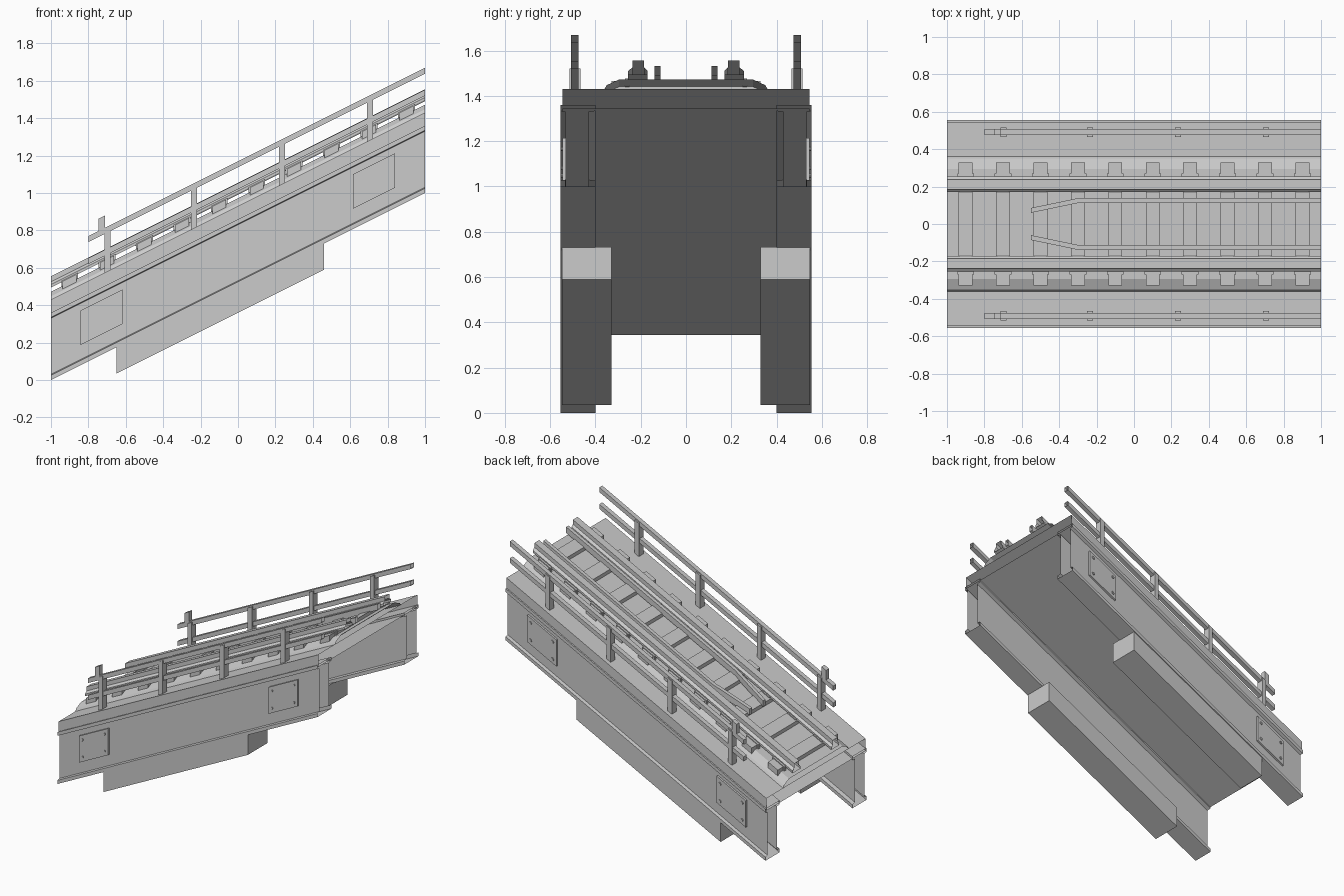
import bpy, bmesh, math
from mathutils import Matrix, Vector

cube = bpy.data.objects.get("Cube")
if cube:
    bpy.data.objects.remove(cube, do_unlink=True)

grey = bpy.data.materials.new("concrete_grey")
grey.use_nodes = True
COLOUR = (0.6, 0.6, 0.6, 1)
grey.diffuse_color = COLOUR
grey.node_tree.nodes["Principled BSDF"].inputs["Base Color"].default_value = COLOUR

# Everything is built level, then slanted: one up for every two along
SLANT = Matrix.Identity(4)
SLANT[2][0] = 0.5
SLANT[2][3] = 0.5


def finish(name, bm, mirror=False, open_ends=False):
    bmesh.ops.recalc_face_normals(bm, faces=bm.faces)
    if open_ends:
        ends = [f for f in bm.faces if abs(f.normal.x) > 0.99
                and abs(f.calc_center_median().x) > 0.99]
        bmesh.ops.delete(bm, geom=ends, context='FACES')
    bm.transform(SLANT)
    mesh = bpy.data.meshes.new(name)
    bm.to_mesh(mesh)
    bm.free()
    mesh.materials.append(grey)
    obj = bpy.data.objects.new(name, mesh)
    bpy.context.scene.collection.objects.link(obj)
    if mirror:
        mod = obj.modifiers.new("mirror_sides", 'MIRROR')
        mod.use_axis = (False, True, False)
        mod.use_mirror_merge = False
    return obj


def prism(bm, points, offset):
    base = bm.faces.new([bm.verts.new(p) for p in points])
    ext = bmesh.ops.extrude_face_region(bm, geom=[base], use_keep_orig=True)
    verts = [g for g in ext["geom"] if isinstance(g, bmesh.types.BMVert)]
    bmesh.ops.translate(bm, verts=verts, vec=Vector(offset))


def bar(bm, profile, x0, x1):
    prism(bm, [(x0, y, h) for y, h in profile], (x1 - x0, 0, 0))


def box(bm, x0, x1, y0, y1, h0, h1):
    bar(bm, [(y0, h0), (y1, h0), (y1, h1), (y0, h1)], x0, x1)


# Deck slab
bm = bmesh.new()
box(bm, -1, 1, -0.545, 0.545, 0.345, 0.43)
finish("deck", bm, open_ends=True)

# Side girders with wide top and bottom flanges
bm = bmesh.new()
bar(bm, [(0.40, 0), (0.555, 0), (0.555, 0.025), (0.532, 0.03),
         (0.532, 0.33), (0.555, 0.335), (0.555, 0.36), (0.40, 0.36),
         (0.40, 0.335), (0.43, 0.33), (0.43, 0.03), (0.40, 0.025)], -1, 1)
finish("side_girders", bm, mirror=True, open_ends=True)

# Support beams under the girders
bm = bmesh.new()
box(bm, -0.65, 0.46, 0.33, 0.548, -0.14, 0.003)
finish("support_beams", bm, mirror=True)

# Bolted plates on the girder sides
plates, bolts = bmesh.new(), bmesh.new()
for x in (-0.73, 0.728):
    box(plates, x - 0.112, x + 0.112, 0.53, 0.546, 0.108, 0.293)
    for dx in (-0.085, 0.085):
        for h in (0.14, 0.26):
            place = Matrix.Translation((x + dx, 0.546, h)) @ Matrix.Rotation(math.pi / 2, 4, 'X')
            bmesh.ops.create_cone(bolts, cap_ends=True, segments=8, radius1=0.009,
                                  radius2=0.009, depth=0.014, matrix=place)
finish("girder_plates", plates, mirror=True)
finish("plate_bolts", bolts, mirror=True)

# Track bed with sloping shoulders
bm = bmesh.new()
half = [(0.36, 0.43), (0.35, 0.447), (0.295, 0.472)]
bar(bm, half + [(-y, h) for y, h in reversed(half)], -1, 1)
finish("track_bed", bm, open_ends=True)

# Sleepers and rail clips
sleepers, clips = bmesh.new(), bmesh.new()
for i in range(10):
    x = -0.9 + i * 0.2
    box(sleepers, x - 0.037, x + 0.037, -0.33, 0.33, 0.45, 0.497)
    box(clips, x - 0.045, x + 0.045, 0.25, 0.27, 0.47, 0.503)
    box(clips, x - 0.03, x + 0.03, 0.16, 0.18, 0.49, 0.503)
finish("sleepers", sleepers)
finish("rail_clips", clips, mirror=True)

# Running rails
bm = bmesh.new()
bar(bm, [(0.17, 0.495), (0.255, 0.495), (0.255, 0.51), (0.237, 0.525),
         (0.237, 0.555), (0.185, 0.555), (0.185, 0.525), (0.17, 0.51)], -1, 1)
finish("running_rails", bm, mirror=True, open_ends=True)

# Inner guard rails with a bent lead-in
bm = bmesh.new()
plan = [(-0.55, 0.06), (-0.3, 0.112), (1, 0.112), (1, 0.138), (-0.3, 0.138), (-0.55, 0.086)]
prism(bm, [(x, y, 0.49) for x, y in plan], (0, 0, 0.042))
finish("guard_rails", bm, mirror=True, open_ends=True)

# Handrails
bm = bmesh.new()
for h in (0.52, 0.637):
    box(bm, -0.8, 1, 0.475, 0.508, h, h + 0.032)
finish("handrails", bm, mirror=True, open_ends=True)

# Handrail posts, with a raised stub at the lower end
bm = bmesh.new()
for x in (-0.698, -0.235, 0.235, 0.705):
    box(bm, x - 0.016, x + 0.016, 0.465, 0.515, 0.425, 0.66)
box(bm, -0.745, -0.71, 0.475, 0.508, 0.65, 0.735)
finish("handrail_posts", bm, mirror=True)
